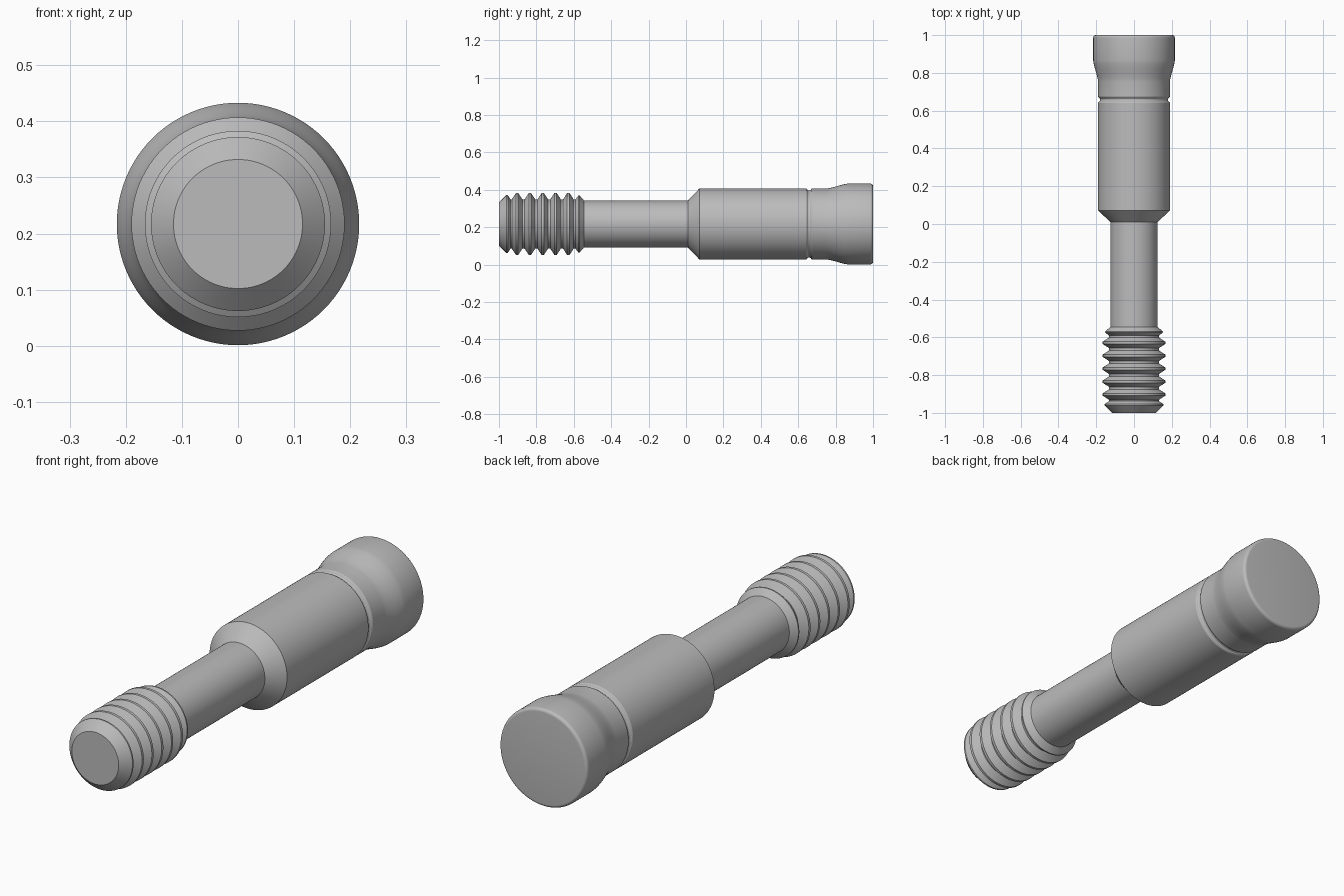
import bpy, bmesh, math

cube = bpy.data.objects.get("Cube")
if cube:
    bpy.data.objects.remove(cube, do_unlink=True)

AXIS_Z = 0.217
SIDES = 96

steel = bpy.data.materials.new("plain_grey_steel")
steel.use_nodes = True
GREY = (0.5, 0.5, 0.5, 1)
steel.diffuse_color = GREY
steel.node_tree.nodes["Principled BSDF"].inputs["Base Color"].default_value = GREY


def lathe(name, profile):
    """Turn a (y, radius) profile about the lengthwise axis and cap both ends."""
    bm = bmesh.new()
    rings = []
    for y, r in profile:
        rings.append([bm.verts.new((r * math.cos(a), y, AXIS_Z + r * math.sin(a)))
                      for a in (math.tau * i / SIDES for i in range(SIDES))])
    for lower, upper in zip(rings, rings[1:]):
        for i in range(SIDES):
            j = (i + 1) % SIDES
            bm.faces.new((lower[i], lower[j], upper[j], upper[i]))
    bm.faces.new(rings[0])
    bm.faces.new(rings[-1])
    bmesh.ops.recalc_face_normals(bm, faces=bm.faces)
    mesh = bpy.data.meshes.new(name)
    bm.to_mesh(mesh)
    bm.free()
    mesh.materials.append(steel)
    obj = bpy.data.objects.new(name, mesh)
    bpy.context.collection.objects.link(obj)
    bpy.ops.object.select_all(action="DESELECT")
    obj.select_set(True)
    bpy.context.view_layer.objects.active = obj
    bpy.ops.object.shade_smooth_by_angle(angle=math.radians(22))
    return obj


# Threaded tip: chamfered end, five full ridges and a smaller run-out ridge
ROOT, CREST, PITCH = 0.132, 0.166, 0.0685
thread = [(-1, 0.115), (-0.96, 0.155), (-0.953, 0.155), (-0.938, ROOT)]
for i in range(5):
    y = -0.903 + i * PITCH
    thread += [(y - 0.028, ROOT), (y - 0.006, CREST), (y + 0.006, CREST), (y + 0.028, ROOT)]
thread += [(-0.591, ROOT), (-0.575, 0.153), (-0.569, 0.153), (-0.545, 0.125)]

# Slim shank, shoulder cone and barrel with a narrow rounded groove
shank = [(0.01, 0.125)]
barrel = [(0.072, 0.19), (0.641, 0.19)]
groove = [(0.658 + 0.012 * math.sin(a), 0.19 - 0.011 * math.cos(a))
          for a in (math.radians(d) for d in range(-75, 76, 25))]
collar = [(0.675, 0.19)]

# Head: smooth flare, straight rim and a small rounded edge
flare = []
for i in range(13):
    t = i / 12
    ease = 0.5 * t + 0.5 * t * t * (3 - 2 * t)
    flare.append((0.755 + 0.11 * t, 0.19 + 0.026 * ease))
EDGE = 0.014
rim = [(1 - EDGE + EDGE * math.sin(a), 0.216 - EDGE + EDGE * math.cos(a))
       for a in (math.radians(d) for d in range(0, 91, 15))]

lathe("threaded_pin", thread + shank + barrel + groove + collar + flare + rim)
